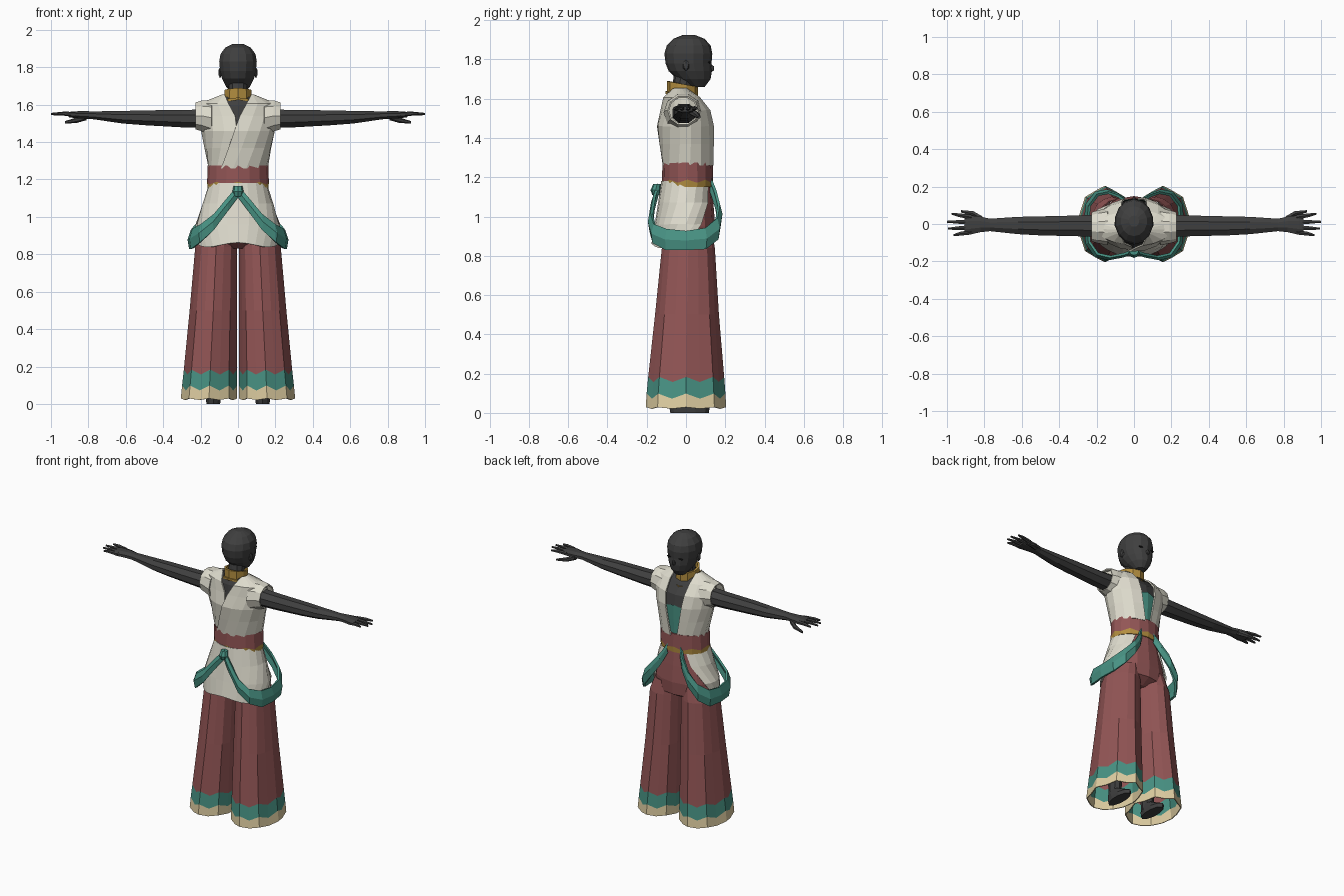
import bpy, bmesh
from math import sin, cos, pi, asin
from mathutils import Vector, Matrix

old = bpy.data.objects.get("Cube")
if old:
    bpy.data.objects.remove(old, do_unlink=True)


def material(name, *rgb):
    m = bpy.data.materials.new(name)
    m.use_nodes = True
    m.diffuse_color = (*rgb, 1)
    b = m.node_tree.nodes["Principled BSDF"]
    b.inputs["Base Color"].default_value = (*rgb, 1)
    b.inputs["Roughness"].default_value = 0.9
    return m


SKIN = material("charcoal skin", .05, .05, .05)
EYE = material("black eyes", .012, .012, .012)
RED = material("dusty red cloth", .29, .092, .092)
WHITE = material("off white cloth", .73, .71, .61)
TEAL = material("teal cloth", .065, .29, .23)
GOLD = material("gold trim", .45, .27, .05)
CREAM = material("cream hem", .74, .62, .36)


def skin(name, rows, mats, closed=True, caps=True, thick=0):
    """Bridge rows of points; mats holds one material per band, bottom up."""
    bm = bmesh.new()
    vs = [[bm.verts.new(p) for p in r] for r in rows]
    n = len(rows[0])
    for i in range(len(rows) - 1):
        for j in range(n if closed else n - 1):
            k = (j + 1) % n
            f = bm.faces.new((vs[i][j], vs[i][k], vs[i + 1][k], vs[i + 1][j]))
            f.material_index = min(i, len(mats) - 1)
    if closed and caps:
        bm.faces.new(vs[0])
        bm.faces.new(vs[-1]).material_index = len(mats) - 1
    bmesh.ops.recalc_face_normals(bm, faces=bm.faces)
    me = bpy.data.meshes.new(name)
    bm.to_mesh(me)
    bm.free()
    for m in mats:
        me.materials.append(m)
    ob = bpy.data.objects.new(name, me)
    bpy.context.collection.objects.link(ob)
    if thick:
        s = ob.modifiers.new("cloth thickness", "SOLIDIFY")
        s.thickness, s.offset = thick, 0
    return ob


def ring(z, cy, rx, ry, n=14, cx=0, zig=0, pleat=0, tilt=0):
    pts = []
    for i in range(n):
        t, s = 2 * pi * i / n, (-1) ** i
        r = 1 + s * pleat
        y = ry * r * cos(t)
        pts.append((cx + rx * r * sin(t), cy + y, z + s * zig + tilt * y))
    return pts


def tube(name, path, mat, n=8):
    """Loft along x; each station is x, y, z, half depth, half height."""
    rows = [[(x, y + a * cos(2 * pi * (i + .5) / n), z + b * sin(2 * pi * (i + .5) / n))
             for i in range(n)] for x, y, z, a, b in path]
    return skin(name, rows, [mat])


def mirrored(ob, name):
    """Copy of a part on the other side of the body."""
    me = ob.data.copy()
    me.transform(Matrix.Scale(-1, 4, Vector((1, 0, 0))))
    me.flip_normals()
    c = ob.copy()
    c.data, c.name = me, name
    bpy.context.collection.objects.link(c)


def pair(part, make):
    mirrored(make("left_" + part), "right_" + part)


def blob(name, mat, loc, size, sub=1):
    bm = bmesh.new()
    bmesh.ops.create_icosphere(bm, subdivisions=sub, radius=1)
    bm.transform(Matrix.Translation(loc) @ Matrix.Diagonal((*size, 1)))
    me = bpy.data.meshes.new(name)
    bm.to_mesh(me)
    bm.free()
    me.materials.append(mat)
    ob = bpy.data.objects.new(name, me)
    bpy.context.collection.objects.link(ob)
    return ob


# Head with nose, ears and narrow eyes
head = [(1.66, .06, .035, .035), (1.70, .04, .068, .085), (1.74, .022, .088, .11),
        (1.78, .013, .098, .117), (1.83, .012, .103, .122), (1.87, .014, .096, .112),
        (1.905, .015, .07, .08), (1.925, .015, .028, .03)]
skin("head", [ring(*r) for r in head], [SKIN])
blob("nose", SKIN, (0, .13, 1.755), (.012, .016, .02))
pair("ear", lambda n: blob(n, SKIN, (.096, 0, 1.77), (.01, .018, .03)))
pair("eye", lambda n: blob(n, EYE, (.042, .119, 1.785), (.02, .008, .006)))

# Neck, torso and undershirt
skin("neck", [ring(1.55, -.03, .06, .055, 10), ring(1.72, -.01, .05, .052, 10)], [SKIN])
body = [(1.26, .01, .155, .122), (1.37, .005, .175, .132), (1.46, 0, .195, .14),
        (1.54, 0, .208, .122), (1.605, -.02, .2, .09), (1.65, -.03, .085, .055)]
skin("torso", [ring(z - .01, cy, rx * .94, ry * .93) for z, cy, rx, ry in body], [SKIN])
skin("undershirt", [ring(z, cy, rx * .965, ry * .965, zig=.01 * (z > 1.4))
                    for z, cy, rx, ry in body[:3]], [TEAL], caps=False)

# Wrapped vest: two panels, open at +y and overlapping across the back
front_gap = (.02, .04, .055, .065, .07, .072)
back_edges = {1: (-.09, -.05, -.02, .01, .045, .07),
              -1: (.07, .035, .005, .015, .05, .07)}
for side, edges in back_edges.items():
    rows = []
    for (z, cy, rx, ry), g, b in zip(body, front_gap, edges):
        ry += .004 * side
        t0, t1 = asin(g / rx), pi - asin(b / rx)
        ts = [t0 + (t1 - t0) * i / 8 for i in range(9)]
        rows.append([(side * rx * sin(t), cy + ry * cos(t), z) for t in ts])
    skin("left_vest_panel" if side > 0 else "right_vest_panel", rows, [WHITE],
         closed=False, thick=.009)


def sleeve(name):
    path = [(.14, -.015, 1.53, .095, .095), (.19, -.015, 1.54, .085, .083),
            (.225, -.015, 1.54, .075, .072)]
    n = 10
    rows = [[(x, y + a * cos(2 * pi * i / n), z + b * sin(2 * pi * i / n))
             for i in range(n)] for x, y, z, a, b in path]
    return skin(name, rows, [WHITE], caps=False, thick=.008)


pair("sleeve", sleeve)

# Arms and hands, palms down
pair("arm", lambda n: tube(n, [(.15, -.01, 1.525, .066, .055), (.3, -.01, 1.525, .06, .05),
                               (.5, -.01, 1.53, .055, .043), (.62, -.008, 1.533, .05, .036),
                               (.77, -.005, 1.543, .036, .023), (.82, -.002, 1.545, .045, .022),
                               (.88, -.005, 1.547, .056, .019), (.905, -.008, 1.547, .05, .015)], SKIN))
fingers = {"index": (.037, .055, .975), "middle": (.01, .012, 1.0),
           "ring": (-.018, -.025, .995), "little": (-.044, -.06, .965)}
for f, (y0, y1, tip) in fingers.items():
    pair(f + "_finger", lambda n: tube(n, [(.87, y0, 1.548, .014, .013),
                                           (.93, (y0 + y1) / 2, 1.552, .012, .011),
                                           (tip, y1, 1.55, .006, .006)], SKIN, 6))
pair("thumb", lambda n: tube(n, [(.81, .025, 1.535, .018, .018), (.86, .055, 1.518, .016, .015),
                                 (.925, .068, 1.505, .007, .007)], SKIN, 6))

# Gold collar and necklace
for name, r, zs, tilt, cy in (("collar", .068, (1.62, 1.675), -.2, -.018),
                              ("necklace", .082, (1.595, 1.608), -.35, -.012)):
    skin(name, [ring(z, cy, r, r * 1.05, 10, tilt=tilt) for z in zs], [GOLD], caps=False, thick=.014)

# Waist sash with wavy gold edge
skin("waist_sash", [ring(1.15, .008, .163, .128, 16), ring(1.18, .008, .165, .13, 16, zig=.008),
                    ring(1.275, .008, .162, .128, 16)], [GOLD, RED])

# Tunic skirt, open towards +y
skirt = [(1.18, .15, .122, .45), (1.07, .185, .138, .65), (.96, .222, .155, 1.05),
         (.85, .228, .172, 1.5)]
skin("tunic_skirt", [[(rx * sin(t), ry * cos(t), z + .012 * cos(4 * t) * (z < .9))
                      for t in [t0 + (2 * pi - 2 * t0) * i / 16 for i in range(17)]]
                     for z, rx, ry, t0 in skirt], [WHITE], closed=False, thick=.008)

# Draped hip scarf: x, y, upper edge, lower edge
scarf = [(0, -.145, 1.165, 1.11), (.055, -.165, 1.105, 1.035), (.13, -.18, 1.015, .93),
         (.2, -.165, .96, .865), (.245, -.1, .935, .83), (.255, 0, .925, .83),
         (.245, .1, .94, .835), (.2, .16, .99, .885), (.14, .172, 1.06, .965),
         (.085, .152, 1.135, 1.05), (.05, .125, 1.2, 1.13)]


def drape(name):
    rows = [[(x, y, lo), (x * 1.03, y * 1.04, (lo + hi) / 2), (x * .97, y * .97, hi)]
            for x, y, hi, lo in scarf]
    return skin(name, rows, [TEAL], closed=False, thick=.014)


pair("hip_scarf", drape)
skin("scarf_knot", [ring(1.11, -.152, .022, .02, 8), ring(1.135, -.155, .03, .026, 8),
                    ring(1.165, -.147, .024, .02, 8)], [TEAL])

# Trousers: hips, then pleated flared legs with banded hems
skin("trouser_hips", [ring(.83, .012, .1, .07), ring(.865, .012, .2, .13), ring(.95, .012, .2, .137),
                      ring(1.06, .01, .175, .13), ring(1.2, .008, .145, .118)], [RED])


def leg(name):
    hem = dict(n=16, pleat=.035)
    rows = [ring(.025, 0, .143, .195, cx=.155, zig=.004, **hem),
            ring(.085, 0, .139, .191, cx=.152, zig=.013, **hem),
            ring(.17, .001, .134, .184, cx=.148, zig=.013, **hem),
            ring(.5, .005, .12, .155, 16, .132, pleat=.03),
            ring(.84, .012, .107, .13, 16, .117, pleat=.015),
            ring(.93, .012, .09, .115, 16, .1)]
    return skin(name, rows, [CREAM, TEAL, RED], caps=False, thick=.006)


pair("trouser_leg", leg)

# Shins and feet
pair("shin", lambda n: skin(n, [ring(.03, -.03, .035, .04, 8, .13), ring(.3, -.02, .05, .055, 8, .13),
                                ring(.8, 0, .07, .08, 8, .12)], [SKIN]))
pair("foot", lambda n: skin(n, [ring(0, .018, .038, .098, 10, .132), ring(.025, .018, .042, .102, 10, .132),
                                ring(.07, -.02, .034, .055, 10, .132)], [SKIN]))
